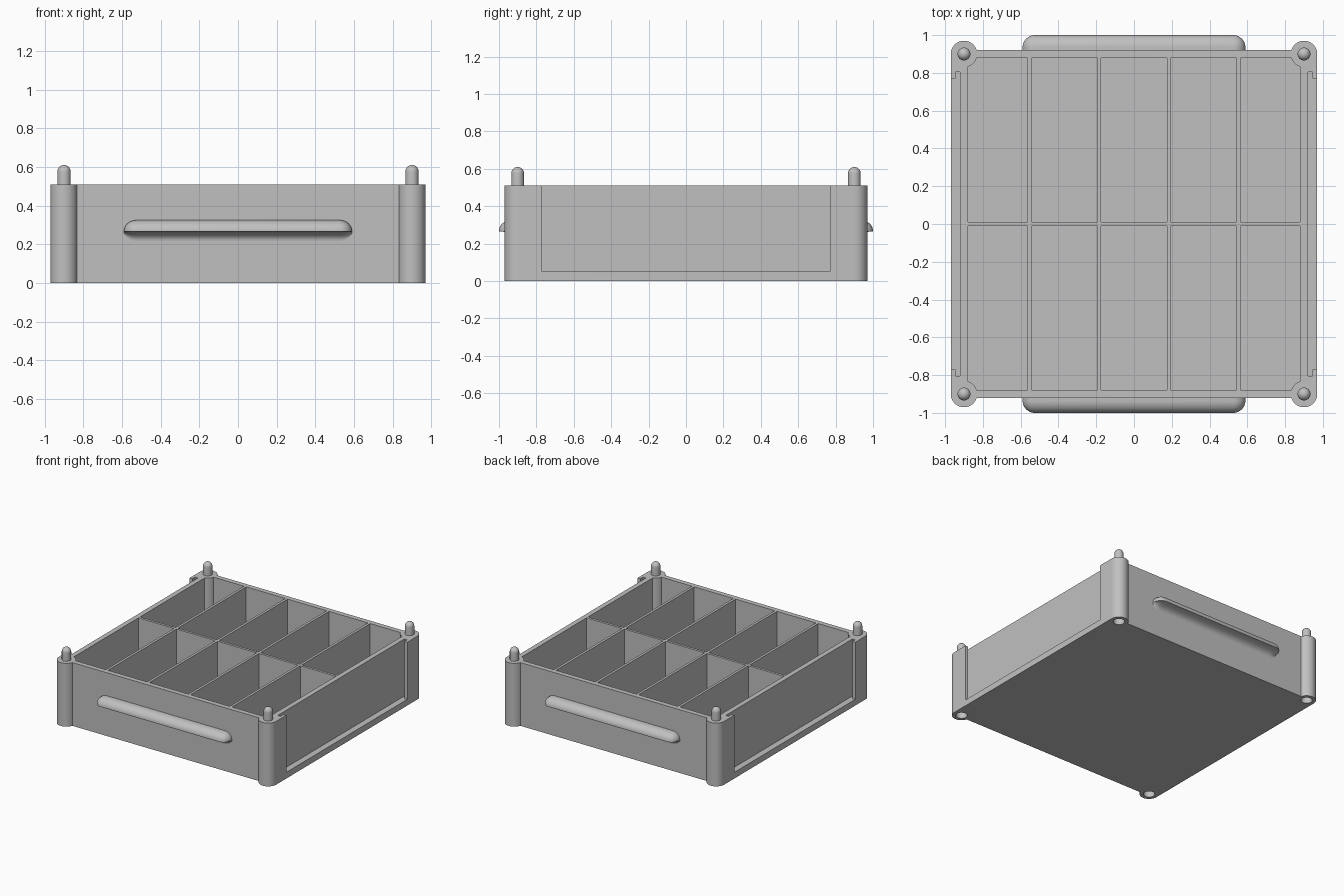
import bpy, bmesh, math
from mathutils import Matrix

cube = bpy.data.objects.get("Cube")
if cube:
    bpy.data.objects.remove(cube, do_unlink=True)

grey = bpy.data.materials.new("plain_grey")
grey.use_nodes = True
GREY = (0.53, 0.53, 0.53, 1)
grey.diffuse_color = GREY
grey.node_tree.nodes["Principled BSDF"].inputs["Base Color"].default_value = GREY

TOP = 0.51          # rim height
HX, HY = 0.97, 0.92  # outer half sizes
POST, R = 0.90, 0.07  # post centre and radius
IN = 0.88           # inner half size
GAP = 0.01          # half thickness of a divider
FLOOR = 0.03


def finish(name, bm):
    bmesh.ops.recalc_face_normals(bm, faces=bm.faces)
    mesh = bpy.data.meshes.new(name)
    bm.to_mesh(mesh)
    bm.free()
    mesh.materials.append(grey)
    obj = bpy.data.objects.new(name, mesh)
    bpy.context.collection.objects.link(obj)
    return obj


def smooth(obj):
    bpy.ops.object.select_all(action="DESELECT")
    obj.select_set(True)
    bpy.context.view_layer.objects.active = obj
    bpy.ops.object.shade_smooth_by_angle(angle=math.radians(35))


def prism(bm, pts, z0, z1):
    low = bm.faces.new([bm.verts.new((x, y, z0)) for x, y in pts])
    ext = bmesh.ops.extrude_face_region(bm, geom=[low], use_keep_orig=True)
    for v in ext["geom"]:
        if isinstance(v, bmesh.types.BMVert):
            v.co.z = z1


def arc(cx, cy, r, a0, a1, n):
    return [(cx + r * math.cos(a0 + (a1 - a0) * i / n),
             cy + r * math.sin(a0 + (a1 - a0) * i / n)) for i in range(n + 1)]


def loft(bm, rings):
    rows = [[bm.verts.new(p) for p in ring] for ring in rings]
    n = len(rows[0])
    for a, b in zip(rows, rows[1:]):
        for i in range(n):
            bm.faces.new((a[i], a[(i + 1) % n], b[(i + 1) % n], b[i]))
    bm.faces.new(rows[0])
    bm.faces.new(rows[-1])


# Tray body: one outline with a round post at each corner
lift = math.asin((HY - POST) / R)
corner = arc(POST, POST, R, 0, math.pi - lift, 24)
outline = corner + [(-x, y) for x, y in reversed(corner)]
outline += [(-x, -y) for x, y in outline]
bm = bmesh.new()
prism(bm, outline, 0, TOP)
tray = finish("tray", bm)

# Cutters: ten compartments, side panel slots, sockets under the posts
bm = bmesh.new()
bite = math.asin((POST - IN) / R)
notch = arc(POST, POST, R, math.pi + bite, 1.5 * math.pi - bite, 8)
notch = [(x, y) for x, y in notch]
walls = [0.184, 0.553]
for sy in (-1, 1):
    y0 = GAP
    rect = [(GAP - walls[0], y0), (walls[0] - GAP, y0), (walls[0] - GAP, IN), (GAP - walls[0], IN)]
    prism(bm, [(x, sy * y) for x, y in rect], FLOOR, TOP + 0.1)
    for sx in (-1, 1):
        x0, x1 = walls[0] + GAP, walls[1] - GAP
        middle = [(x0, y0), (x1, y0), (x1, IN), (x0, IN)]
        end = [(walls[1] + GAP, IN), (walls[1] + GAP, y0), (IN, y0)] + notch[::-1]
        if notch[0][0] > notch[-1][0]:
            end = [(walls[1] + GAP, IN), (walls[1] + GAP, y0), (IN, y0)] + notch
        for pts in (middle, end):
            prism(bm, [(sx * x, sy * y) for x, y in pts], FLOOR, TOP + 0.1)
        prism(bm, arc(sx * POST, sy * POST, 0.042, 0, math.tau * 23 / 24, 23), -0.1, 0.11)
half = [(1.0, 0.77), (0.945, 0.77), (0.945, 0.805), (0.92, 0.805)]
slot = half + [(x, -y) for x, y in reversed(half)]
for sx in (-1, 1):
    prism(bm, [(sx * x, y) for x, y in slot], 0.05, TOP + 0.1)
cutter = finish("cutter", bm)
cutter.hide_render = True

cut = tray.modifiers.new("cut", "BOOLEAN")
cut.object, cut.operation, cut.solver = cutter, "DIFFERENCE", "EXACT"
bpy.context.view_layer.objects.active = tray
bpy.ops.object.modifier_apply(modifier="cut")
bpy.data.objects.remove(cutter, do_unlink=True)
smooth(tray)

# Stacking pegs with domed tops
PEG = 0.034
for sx, side in ((1, "left"), (-1, "right")):
    for sy, end in ((-1, "front"), (1, "back")):
        profile = [(PEG, TOP - 0.02)]
        profile += [(PEG * math.cos(t), 0.576 + PEG * math.sin(t))
                    for t in (math.pi / 2 * i / 8.2 for i in range(9))]
        bm = bmesh.new()
        loft(bm, [[(x, y, z) for x, y in arc(sx * POST, sy * POST, r, 0, math.tau * 23 / 24, 23)]
                  for r, z in profile])
        smooth(finish(f"{end}_{side}_peg", bm))

# Grip ledges: rounded above, hollow curve below, rounded ends
LEN, END, MID = 0.59, 0.065, 0.268
stations = [-math.cos(math.pi / 2 * i / 10) for i in range(10)]
xs = [(-(LEN - END) + END * c, max(0.06, math.sqrt(1 - c * c))) for c in stations]
xs += [(-(LEN - END), 1)]
xs += [(-x, s) for x, s in reversed(xs)]
quarter = [math.pi / 2 * i / 10 for i in range(11)]
for sy, end in ((-1, "front"), (1, "back")):
    rings = []
    for x, s in xs:
        depth = 0.015 + 0.065 * s
        ring = [(x, HY - 0.01, MID + 0.057 * s)]
        ring += [(x, HY + 0.015 + 0.065 * s * math.sin(t), MID + 0.057 * s * math.cos(t)) for t in quarter]
        ring += [(x, HY + depth * (1 - math.sin(t)), MID - 0.048 * s * (1 - math.cos(t)) - 0.002)
                 for t in quarter]
        ring += [(x, HY - 0.01, MID - 0.05 * s)]
        rings.append([(px, sy * py, pz) for px, py, pz in ring])
    bm = bmesh.new()
    loft(bm, rings)
    smooth(finish(f"{end}_grip", bm))
